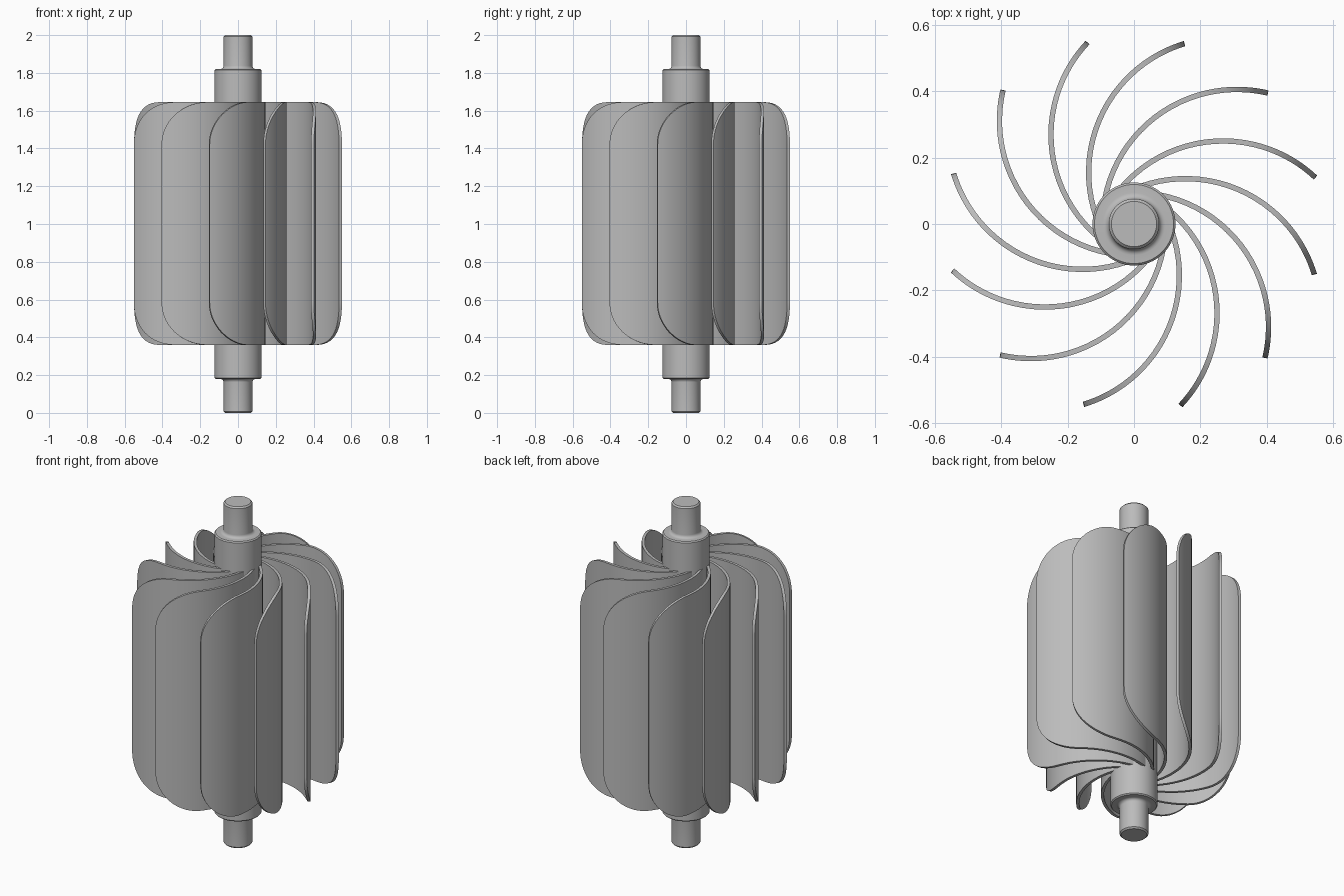
import bpy, bmesh, math

if "Cube" in bpy.data.objects:
    bpy.data.objects.remove(bpy.data.objects["Cube"])

steel = bpy.data.materials.new("steel_grey")
steel.diffuse_color = (0.5, 0.5, 0.5, 1)
steel.use_nodes = True
steel.node_tree.nodes["Principled BSDF"].inputs["Base Color"].default_value = steel.diffuse_color


def make_object(name, bm):
    mesh = bpy.data.meshes.new(name)
    bmesh.ops.recalc_face_normals(bm, faces=bm.faces)
    bm.to_mesh(mesh)
    bm.free()
    mesh.materials.append(steel)
    obj = bpy.data.objects.new(name, mesh)
    bpy.context.collection.objects.link(obj)
    return obj


def smooth(obj):
    bpy.ops.object.select_all(action='DESELECT')
    obj.select_set(True)
    bpy.context.view_layer.objects.active = obj
    bpy.ops.object.shade_smooth_by_angle(angle=math.radians(35))


# Shaft: lathed half profile, mirrored about mid height
SHAFT_R, HUB_R, HUB_TOP, FILLET = 0.076, 0.125, 1.82, 0.018
upper = [(HUB_R, HUB_TOP - 0.006), (HUB_R - 0.006, HUB_TOP)]
for i in range(6):                       # concave fillet at the shoulder
    a = math.pi / 2 * i / 5
    upper.append((SHAFT_R + FILLET * (1 - math.sin(a)),
                  HUB_TOP + FILLET * (1 - math.cos(a))))
upper += [(SHAFT_R, 1.992), (SHAFT_R - 0.008, 2.0), (0, 2.0)]
profile = [(r, 2 - z) for r, z in reversed(upper)] + upper

bm = bmesh.new()
verts = [bm.verts.new((r, 0, z)) for r, z in profile]
edges = [bm.edges.new(pair) for pair in zip(verts, verts[1:])]
bmesh.ops.spin(bm, geom=verts + edges, cent=(0, 0, 0), axis=(0, 0, 1),
               angle=2 * math.pi, steps=64)
bmesh.ops.remove_doubles(bm, verts=bm.verts, dist=1e-4)
smooth(make_object("shaft", bm))

# Blade: circular arc in plan with rounded outer corners
CENTRE, ARC_R = 0.31, 0.405
TIP, ROOT = math.radians(76.7), math.radians(169.5)
CORNER_W, CORNER_H = 0.24, 0.225
Z_LOW, Z_HIGH = 0.36, 1.645
THICK = 0.016

columns = []                             # (distance from tip, inset in z)
for i in range(15):
    a = math.pi / 2 * i / 14
    columns.append((CORNER_W * (1 - math.cos(a)), CORNER_H * (1 - math.sin(a))))
length = ARC_R * (ROOT - TIP)
columns += [(CORNER_W + (length - CORNER_W) * i / 14, 0) for i in range(1, 15)]

bm = bmesh.new()
rows = []
for dist, inset in columns:
    a = TIP + dist / ARC_R
    x, y = CENTRE + ARC_R * math.cos(a), ARC_R * math.sin(a)
    rows.append([bm.verts.new((x, y, z)) for z in (Z_LOW + inset, Z_HIGH - inset)])
for p, q in zip(rows, rows[1:]):
    bm.faces.new((p[0], q[0], q[1], p[1]))
blade = make_object("blade_01", bm)
solid = blade.modifiers.new("thickness", 'SOLIDIFY')
solid.thickness, solid.offset = THICK, 0
bpy.context.view_layer.objects.active = blade
blade.select_set(True)
bpy.ops.object.modifier_apply(modifier="thickness")
smooth(blade)

# Ring of twelve blades
for i in range(1, 12):
    copy = blade.copy()
    copy.name = f"blade_{i + 1:02d}"
    copy.rotation_euler.z = math.radians(30 * i)
    bpy.context.collection.objects.link(copy)
